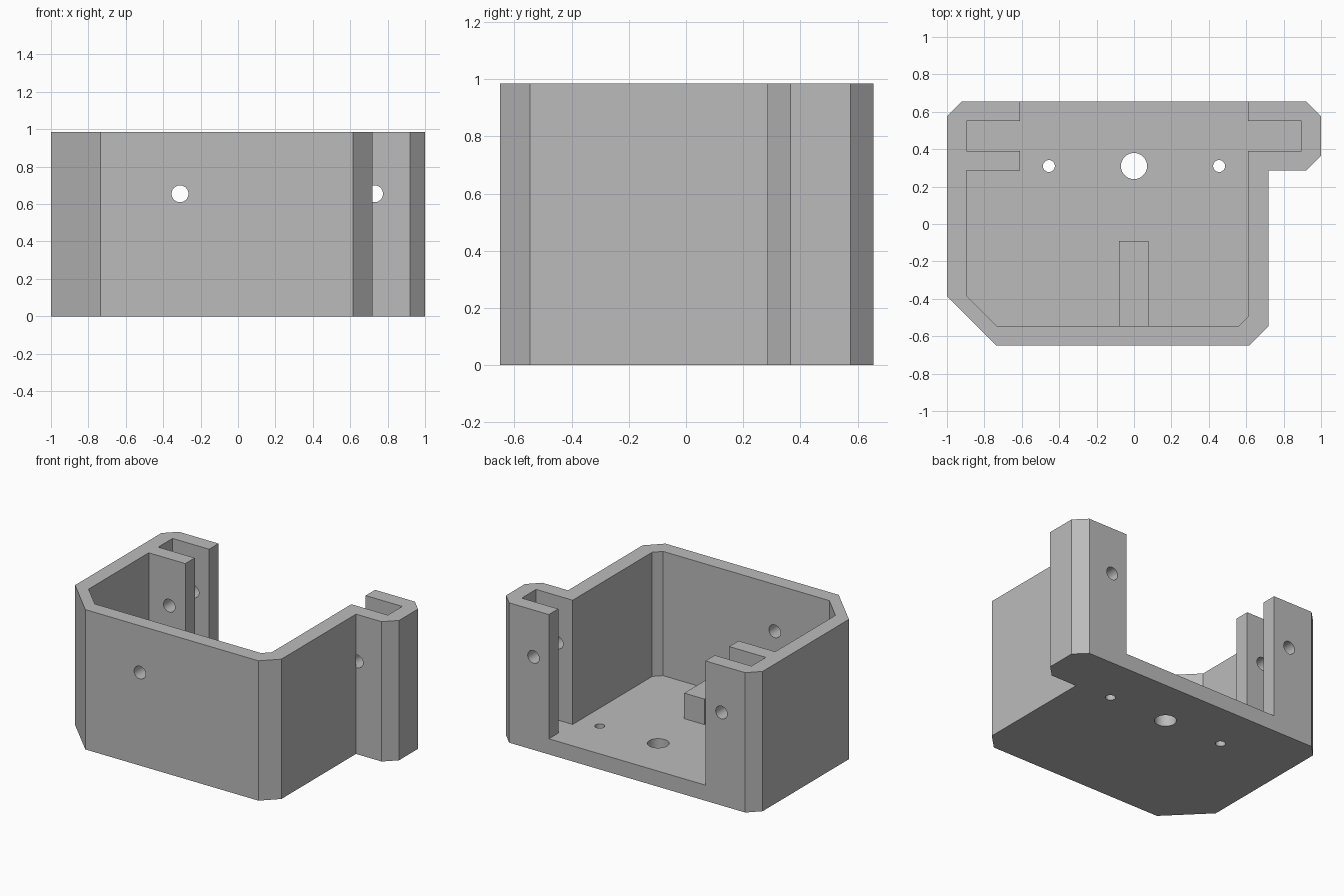
import bpy, bmesh, math
from mathutils import Matrix

if "Cube" in bpy.data.objects:
    bpy.data.objects.remove(bpy.data.objects["Cube"], do_unlink=True)

HEIGHT = 0.985
FLOOR = 0.11
BACK = 0.655

grey = bpy.data.materials.new("plain_grey")
grey.use_nodes = True
grey.diffuse_color = (0.5, 0.5, 0.5, 1)
grey.node_tree.nodes["Principled BSDF"].inputs["Base Color"].default_value = (0.5, 0.5, 0.5, 1)


def make_object(name, bm):
    bmesh.ops.recalc_face_normals(bm, faces=bm.faces)
    mesh = bpy.data.meshes.new(name)
    bm.to_mesh(mesh)
    bm.free()
    mesh.materials.append(grey)
    obj = bpy.data.objects.new(name, mesh)
    bpy.context.scene.collection.objects.link(obj)
    return obj


def prism(name, outline, bottom, top):
    """Extrude a plan outline upwards."""
    bm = bmesh.new()
    face = bm.faces.new([bm.verts.new((x, y, bottom)) for x, y in outline])
    extruded = bmesh.ops.extrude_face_region(bm, geom=[face])["geom"]
    verts = [v for v in extruded if isinstance(v, bmesh.types.BMVert)]
    bmesh.ops.translate(bm, verts=verts, vec=(0, 0, top - bottom))
    return make_object(name, bm)


def drill(name, radius, length, centre, axis):
    """Round cutter along y or z."""
    bm = bmesh.new()
    turn = Matrix.Rotation(math.pi / 2, 4, "X") if axis == "y" else Matrix()
    bmesh.ops.create_cone(bm, cap_ends=True, segments=40, radius1=radius, radius2=radius,
                          depth=length, matrix=Matrix.Translation(centre) @ turn)
    return make_object(name, bm)


def cut(body, cutter):
    """Subtract a cutter, bake the result and drop the cutter."""
    cutter.hide_render = True
    mod = body.modifiers.new("cut", "BOOLEAN")
    mod.operation = "DIFFERENCE"
    mod.solver = "EXACT"
    mod.object = cutter
    graph = bpy.context.evaluated_depsgraph_get()
    graph.update()
    baked = bpy.data.meshes.new_from_object(body.evaluated_get(graph))
    body.modifiers.clear()
    body.data = baked
    bpy.data.objects.remove(cutter, do_unlink=True)


# Outer shell with chamfered corners and one side wing
housing = prism("housing", [
    (-0.92, BACK), (-1, 0.575), (-1, -0.385), (-0.735, -0.65), (0.615, -0.65),
    (0.72, -0.545), (0.72, 0.285), (0.92, 0.285), (1, 0.365), (1, 0.575), (0.92, BACK),
], 0, HEIGHT)

# Interior, open at the back, with a panel slot on each side
cut(housing, prism("cavity", [
    (-0.61, 0.8), (-0.61, 0.55), (-0.895, 0.55), (-0.895, 0.39), (-0.61, 0.39),
    (-0.61, 0.285), (-0.895, 0.285), (-0.895, -0.385), (-0.735, -0.545), (0.56, -0.545),
    (0.61, -0.495), (0.61, 0.39), (0.895, 0.39), (0.895, 0.55), (0.61, 0.55), (0.61, 0.8),
], FLOOR, 1.2))

# Floor holes
for x, radius in ((-0.455, 0.032), (0, 0.07), (0.455, 0.032)):
    cut(housing, drill("floor_drill", radius, 0.4, (x, 0.31, 0.05), "z"))

# Front wall hole and the screw holes through both slot lips
cut(housing, drill("front_drill", 0.045, 0.3, (-0.31, -0.6, 0.655), "y"))
for x in (-0.735, 0.73):
    cut(housing, drill("slot_drill", 0.045, 0.5, (x, 0.534, 0.655), "y"))

# Support block standing on the floor against the front wall
block = prism("support_block", [(-0.08, -0.55), (0.077, -0.55), (0.077, -0.09), (-0.08, -0.09)],
              FLOOR - 0.005, 0.29)

# Smooth hole walls, crisp corners
bpy.ops.object.select_all(action="DESELECT")
for obj in (housing, block):
    obj.select_set(True)
bpy.context.view_layer.objects.active = housing
bpy.ops.object.shade_smooth_by_angle(angle=math.radians(25))
